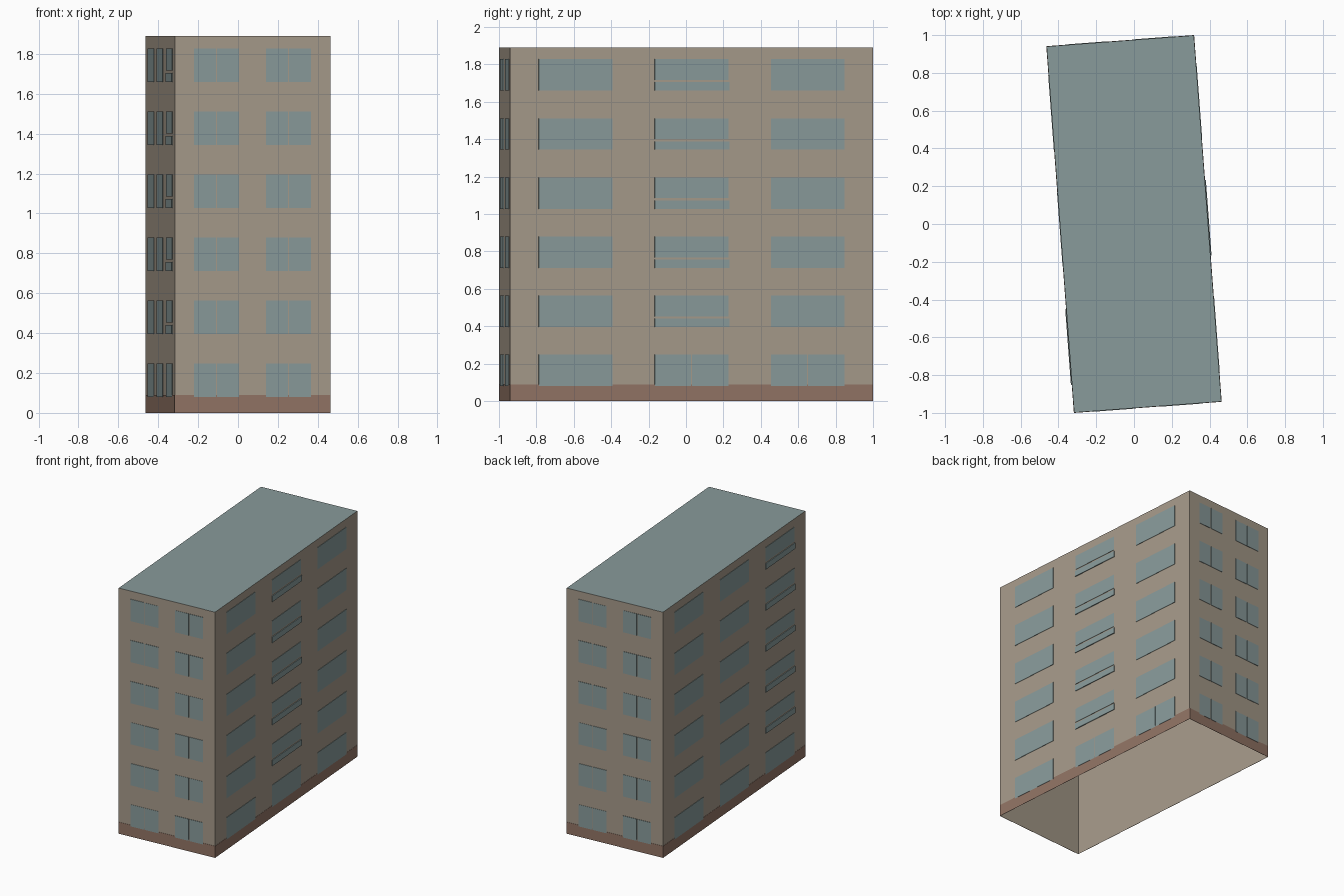
import bpy, bmesh, math
from mathutils import Matrix, Vector

if "Cube" in bpy.data.objects:
    bpy.data.objects.remove(bpy.data.objects["Cube"], do_unlink=True)

WIDTH, LENGTH, HEIGHT = 0.782, 1.944, 1.89
FLOORS, PITCH, SILL, WINDOW_H = 6, 0.316, 0.08, 0.168
TURN = Matrix.Rotation(math.radians(4.3), 4, 'Z')


def material(name, rgb):
    linear = [((c / 255 + 0.055) / 1.055) ** 2.4 for c in rgb] + [1]
    m = bpy.data.materials.new(name)
    m.use_nodes = True
    m.diffuse_color = linear
    m.node_tree.nodes["Principled BSDF"].inputs["Base Color"].default_value = linear
    return m


BEIGE = material("beige wall", (166, 154, 138))
GLASS = material("grey blue", (137, 155, 155))
BROWN = material("brown plinth", (146, 116, 101))


def finish(name, bm, *mats):
    bm.transform(TURN)
    mesh = bpy.data.meshes.new(name)
    bm.to_mesh(mesh)
    bm.free()
    for m in mats:
        mesh.materials.append(m)
    obj = bpy.data.objects.new(name, mesh)
    bpy.context.collection.objects.link(obj)


def plate(bm, side, u0, u1, z0, z1, depth):
    """Thin plate on one wall; u runs left to right as seen from outside."""
    half = (LENGTH if side % 2 == 0 else WIDTH) / 2
    box = bmesh.ops.create_cube(bm, size=1)["verts"]
    place = (Matrix.Rotation(side * math.pi / 2, 4, 'Z')
             @ Matrix.Translation(((u0 + u1) / 2, -half - depth / 2, (z0 + z1) / 2))
             @ Matrix.Diagonal((u1 - u0, depth, z1 - z0, 1)))
    bmesh.ops.transform(bm, matrix=place, verts=box)
    # the hidden face against the wall is left out
    inward = Matrix.Rotation(side * math.pi / 2, 3, 'Z') @ Vector((0, 1, 0))
    bm.normal_update()
    faces = {f for v in box for f in v.link_faces}
    bmesh.ops.delete(bm, geom=[f for f in faces if f.normal.dot(inward) > 0.9],
                     context='FACES')


# Shell: walls and flat roof, open underneath
bm = bmesh.new()
bmesh.ops.create_cube(bm, size=1, matrix=Matrix.Translation((0, 0, HEIGHT / 2))
                      @ Matrix.Diagonal((WIDTH, LENGTH, HEIGHT, 1)))
bm.normal_update()
bmesh.ops.delete(bm, geom=[f for f in bm.faces if f.normal.z < -0.9], context='FACES')
for f in bm.faces:
    f.material_index = 1 if f.normal.z > 0.9 else 0
finish("walls_and_roof", bm, BEIGE, GLASS)

# Plinth band around the foot
bm = bmesh.new()
for side in range(4):
    half = (WIDTH if side % 2 == 0 else LENGTH) / 2
    plate(bm, side, -half, half, 0, 0.09, 0.0015)
finish("plinth", bm, BROWN)

# Paired windows on the short walls: 0 is the front, 2 the back
for side, name in ((0, "front_windows"), (2, "back_windows")):
    bm = bmesh.new()
    for floor in range(FLOORS):
        z = SILL + floor * PITCH
        for centre in (-0.181, 0.181):
            for s in (-1, 1):
                a, b = sorted((centre + s * 0.003, centre + s * 0.113))
                plate(bm, side, a, b, z, z + WINDOW_H, 0.003)
    finish(name, bm, GLASS)

# Wide windows on the long walls; one column on each has a lower balcony panel
for side, name, balcony in ((1, "right_windows", 0), (3, "left_windows", 0.622)):
    bm = bmesh.new()
    for floor in range(FLOORS):
        z = SILL + floor * PITCH
        top = z + WINDOW_H
        for centre in (-0.622, 0, 0.622):
            a, b = centre - 0.197, centre + 0.197
            if centre == balcony and floor > 0:
                plate(bm, side, a, b, z + 0.057, top, 0.003)
                plate(bm, side, a, b + 0.006, z, z + 0.045, 0.006)
            elif side == 1 and floor == 0 and centre >= 0:
                plate(bm, side, a, centre - 0.002, z, top, 0.003)
                plate(bm, side, centre + 0.002, b, z, top, 0.003)
            else:
                plate(bm, side, a, b, z, top, 0.003)
    finish(name, bm, GLASS)
